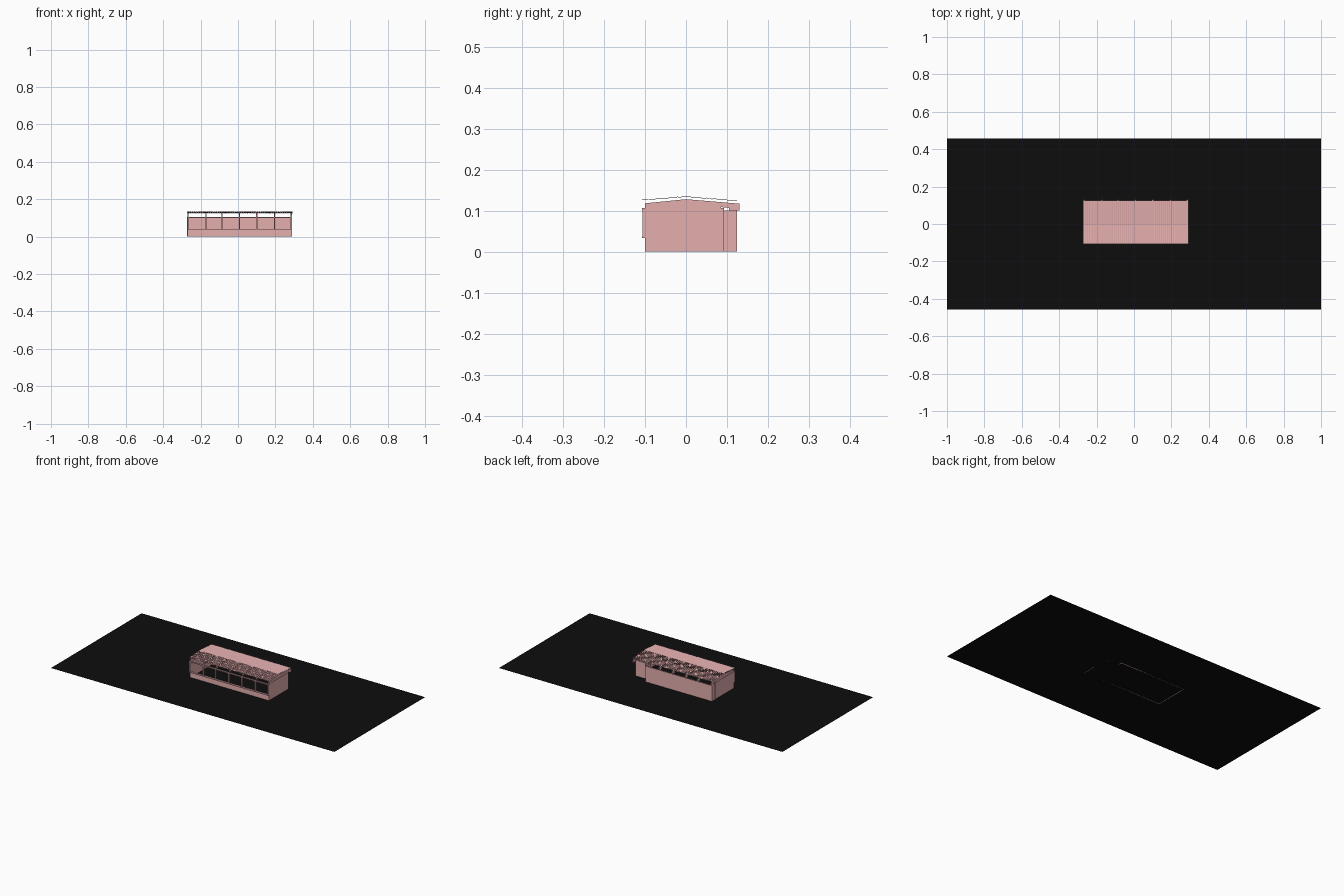
import bpy, bmesh, math

if "Cube" in bpy.data.objects:
    bpy.data.objects.remove(bpy.data.objects["Cube"])


def material(name, rgb):
    m = bpy.data.materials.new(name)
    m.diffuse_color = (*rgb, 1)
    m.use_nodes = True
    m.node_tree.nodes["Principled BSDF"].inputs["Base Color"].default_value = m.diffuse_color
    return m


PINK = material("pink_wall", (0.79, 0.43, 0.43))
BLACK = material("black_ground", (0.004, 0.004, 0.004))


def finish(name, bm, mat=PINK):
    me = bpy.data.meshes.new(name)
    bm.to_mesh(me)
    bm.free()
    ob = bpy.data.objects.new(name, me)
    me.materials.append(mat)
    bpy.context.collection.objects.link(ob)
    return ob


def box(name, x0, x1, y0, y1, z0, z1):
    bm = bmesh.new()
    bmesh.ops.create_cube(bm, size=1)
    for v in bm.verts:
        v.co = (x0 if v.co.x < 0 else x1, y0 if v.co.y < 0 else y1, z0 if v.co.z < 0 else z1)
    return finish(name, bm)


def prism(name, profile, x0, x1):
    """Extrude a y-z profile along x."""
    bm = bmesh.new()
    f = bm.faces.new([bm.verts.new((x0, y, z)) for y, z in profile])
    r = bmesh.ops.extrude_face_region(bm, geom=[f])
    for v in r["geom"]:
        if isinstance(v, bmesh.types.BMVert):
            v.co.x = x1
    bmesh.ops.recalc_face_normals(bm, faces=bm.faces)
    return finish(name, bm)


X0, X1 = -0.27, 0.288
POSTS = [X0 + 0.003, -0.172, -0.085, 0.008, 0.1, 0.195, X1 - 0.003]

# Ground sheet
bm = bmesh.new()
bmesh.ops.create_grid(bm, x_segments=1, y_segments=1, size=1)
for v in bm.verts:
    v.co.y *= 0.457
finish("ground", bm, BLACK)

# Low front wall, sill, head beam and posts around the open bays
box("front_wall", X0, X1, -0.1, -0.094, 0, 0.035)
box("front_sill", X0, X1, -0.107, -0.094, 0.033, 0.037)
box("front_head_beam", X0, X1, -0.107, -0.098, 0.1, 0.106)
for i, x in enumerate(POSTS):
    box(f"front_post_{i}", x - 0.003, x + 0.003, -0.106, -0.098, 0.035, 0.102)

# Gabled end walls
gable = [(-0.1, 0), (0.085, 0), (0.085, 0.114), (0, 0.124), (-0.1, 0.113)]
prism("right_end_wall", gable, X1 - 0.006, X1)
prism("left_end_wall", gable, X0, X0 + 0.006)
for name, x0, x1 in (("right", X1, X1 + 0.002), ("left", X0 - 0.002, X0)):
    box(name + "_tie_beam", x0, x1, -0.097, 0.09, 0.1, 0.107)
    box(name + "_corner_trim", x0, x1, 0.085, 0.093, 0, 0.107)

# Back wall, stepped in at the right-hand entrance
XS = 0.198
box("back_wall", X0, XS, 0.119, 0.125, 0, 0.1)
box("back_step_wall", XS - 0.006, XS, 0.085, 0.12, 0, 0.1)
box("entrance_wall", XS - 0.006, X1, 0.085, 0.091, 0, 0.1)
box("left_return_wall", X0, X0 + 0.006, 0.085, 0.12, 0, 0.1)

# Pitched rafters on every post line, with square tails at the back
rafter = [(-0.1, 0.107), (0, 0.116), (0.105, 0.107), (0.105, 0.1), (0.13, 0.1),
          (0.13, 0.117), (0.12, 0.118), (0, 0.128), (-0.1, 0.118)]
for i, x in enumerate(POSTS):
    prism(f"rafter_{i}", rafter, x - 0.003, x + 0.003)


# Tiled roof: overlapping rows with a shallow wave along each row
def roof_slope(name, y_end, z_end, rows=10, tiles=54, seg=4):
    bm = bmesh.new()
    n = tiles * seg
    for r in range(rows):
        lines = []
        for t, lift in ((r / rows, -0.0008), ((r + 1) / rows, 0.0007)):
            line = []
            for i in range(n + 1):
                wave = 0.0006 * math.cos(2 * math.pi * i / seg)
                x = X0 - 0.003 + (X1 - X0 + 0.006) * i / n
                line.append(bm.verts.new((x, y_end * t, 0.1345 + (z_end - 0.1345) * t + lift + wave)))
            lines.append(line)
        a, b = lines
        for i in range(n):
            q = [a[i], a[i + 1], b[i + 1], b[i]]
            bm.faces.new(q if y_end > 0 else q[::-1])
    return finish(name, bm)


roof_slope("front_roof_tiles", -0.107, 0.126)
roof_slope("back_roof_tiles", 0.125, 0.124)
